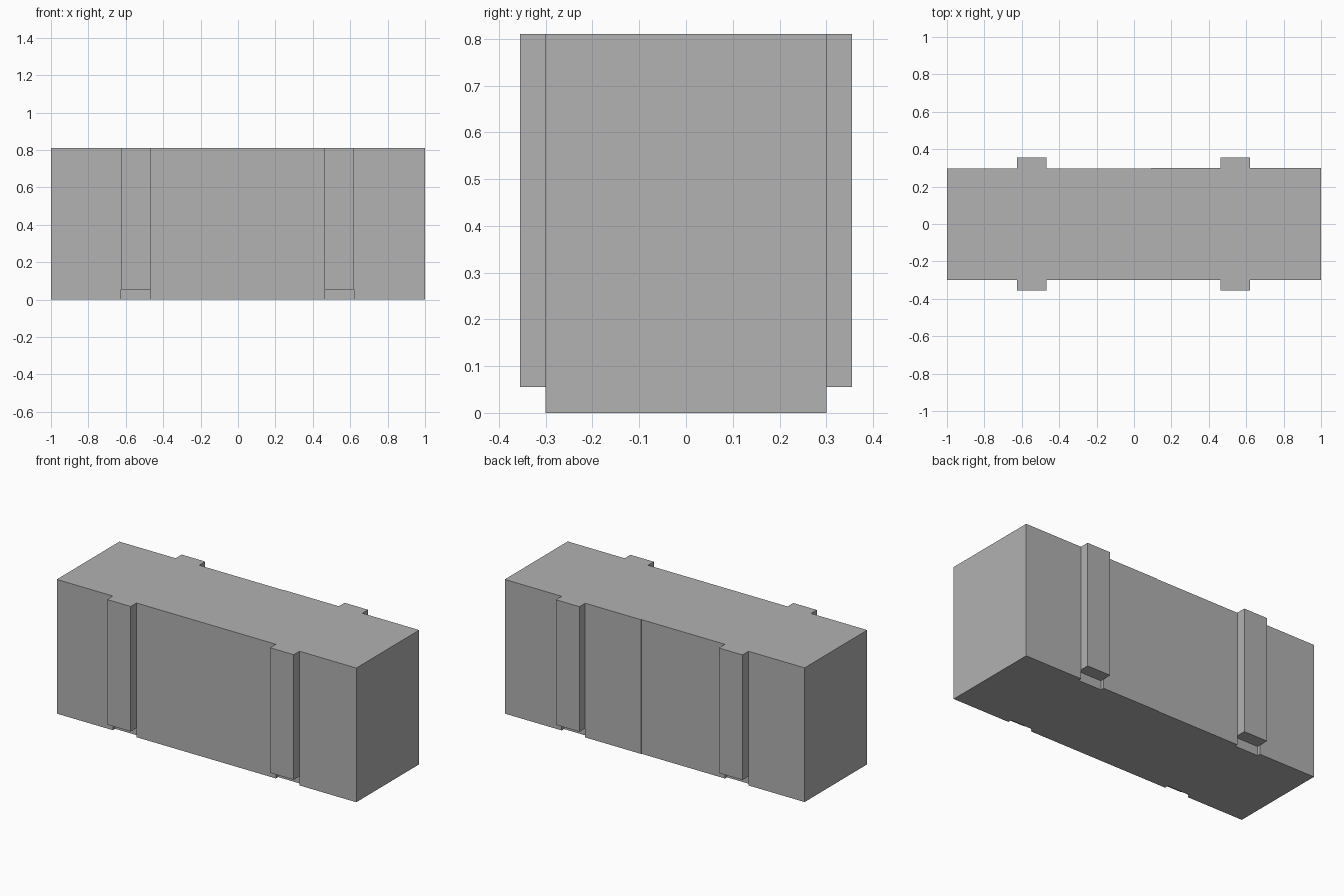
import bpy
import bmesh

cube = bpy.data.objects.get("Cube")
if cube:
    bpy.data.objects.remove(cube, do_unlink=True)

# Single plain grey
grey = bpy.data.materials.new("plain grey")
grey.use_nodes = True
colour = (0.445, 0.445, 0.445, 1)
grey.diffuse_color = colour
grey.node_tree.nodes["Principled BSDF"].inputs["Base Color"].default_value = colour

HEIGHT = 0.81
HALF_DEPTH = 0.3
RECESS = 0.278        # wall depth inside the rib slots
RIB_DEPTH = 0.355
RIB_FOOT = 0.055      # ribs stop above the floor
SEAM = 0.09           # joint across the back wall
STEP = 0.003
RIBS = {"right": (-0.625, -0.468), "left": (0.463, 0.62)}


def prism(name, outline, bottom, top):
    """Extrude a counter-clockwise plan outline between two heights."""
    bm = bmesh.new()
    face = bm.faces.new([bm.verts.new((x, y, bottom)) for x, y in outline])
    result = bmesh.ops.extrude_face_region(bm, geom=[face])
    raised = [v for v in result["geom"] if isinstance(v, bmesh.types.BMVert)]
    bmesh.ops.translate(bm, verts=raised, vec=(0, 0, top - bottom))
    bmesh.ops.recalc_face_normals(bm, faces=bm.faces)
    mesh = bpy.data.meshes.new(name)
    bm.to_mesh(mesh)
    bm.free()
    mesh.materials.append(grey)
    obj = bpy.data.objects.new(name, mesh)
    bpy.context.collection.objects.link(obj)
    return obj


def wall(side):
    """Plan line of one long wall, with a slot at each rib."""
    y = side * HALF_DEPTH
    line = [(-1, y)]
    for x0, x1 in RIBS.values():
        line += [(x0, y), (x0, side * RECESS), (x1, side * RECESS), (x1, y)]
    return line + [(1, y)]


# Main block: slotted long walls, with a slight step at the back joint
back = wall(1)
back = [(x, y - STEP if x < SEAM and y == HALF_DEPTH else y) for x, y in back]
back[5:5] = [(SEAM, HALF_DEPTH - STEP), (SEAM, HALF_DEPTH)]
prism("main_block", wall(-1) + back[::-1], 0, HEIGHT)

# Upright ribs seated in the slots, front and back
for side_name, (x0, x1) in RIBS.items():
    for face_name, side in (("front", -1), ("back", 1)):
        inner, outer = sorted((side * RECESS, side * RIB_DEPTH))
        prism(f"{face_name}_{side_name}_rib",
              [(x0, inner), (x1, inner), (x1, outer), (x0, outer)],
              RIB_FOOT, HEIGHT)
